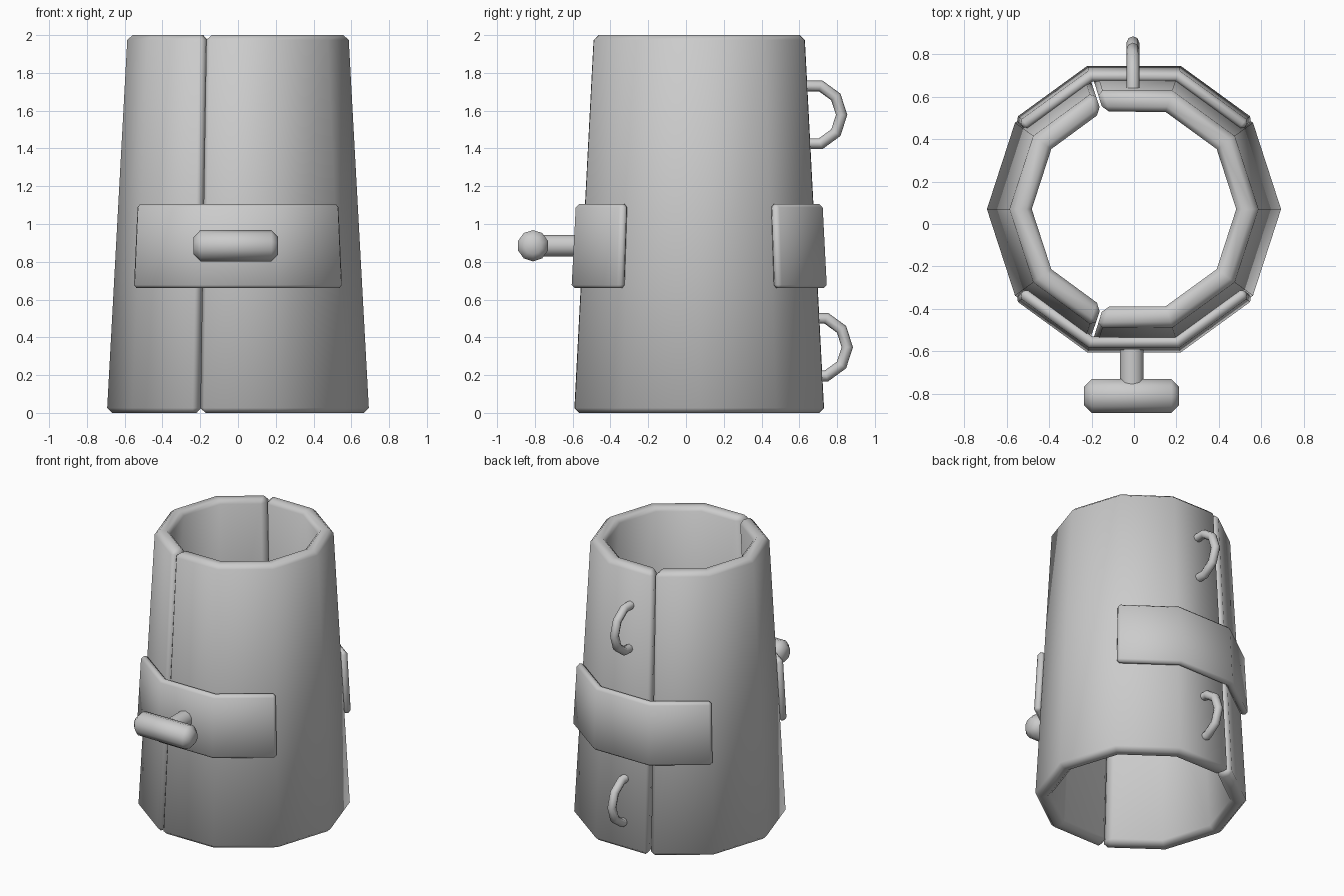
import bpy, bmesh
from math import radians, degrees, sin, cos, pi
from mathutils import Vector, Matrix

if "Cube" in bpy.data.objects:
    bpy.data.objects.remove(bpy.data.objects["Cube"])

CY = 0.07            # y of the tube axis
R0, TAPER = 0.694, 0.0545
WALL = 0.105


def radius(z):
    return R0 - TAPER * z


def polar(r, a, z):
    return Vector((r * cos(radians(a)), CY + r * sin(radians(a)), z))


def finish(name, bm, bevel=0.0, segments=1, smooth=50):
    bmesh.ops.recalc_face_normals(bm, faces=bm.faces)
    if bevel:
        edges = [e for e in bm.edges if degrees(e.calc_face_angle(0)) > 45]
        bmesh.ops.bevel(bm, geom=edges, offset=bevel, segments=segments,
                        profile=0.5, affect='EDGES', clamp_overlap=True)
    me = bpy.data.meshes.new(name)
    bm.to_mesh(me)
    bm.free()
    ob = bpy.data.objects.new(name, me)
    bpy.context.collection.objects.link(ob)
    bpy.ops.object.select_all(action='DESELECT')
    ob.select_set(True)
    bpy.context.view_layer.objects.active = ob
    bpy.ops.object.shade_smooth_by_angle(angle=radians(smooth))
    return ob


def loft(sections):
    """Skin a row of equal closed sections and cap both ends."""
    bm = bmesh.new()
    rows = [[bm.verts.new(p) for p in s] for s in sections]
    n = len(rows[0])
    for a, b in zip(rows, rows[1:]):
        for i in range(n):
            j = (i + 1) % n
            bm.faces.new((a[i], a[j], b[j], b[i]))
    bm.faces.new(rows[0])
    bm.faces.new(rows[-1][::-1])
    return bm


# Two tapered shell halves, split along two corners of the decagon
def shell(name, start, steps):
    angles = [start + 36 * i for i in range(steps + 1)]
    angles[0] += 0.6
    angles[-1] -= 0.6
    secs = [[polar(radius(0), a, 0), polar(radius(2), a, 2),
             polar(radius(2) - WALL, a, 2), polar(radius(0) - WALL, a, 0)]
            for a in angles]
    finish(name, loft(secs), 0.026)


shell("shell_right", -108, 6)
shell("shell_left", 108, 4)


# Bent plates over the seams: three faces wide, square-cut ends
def strap(name, mid, z0=0.66, z1=1.105, t=0.053):
    secs = []
    for k, da in enumerate((-54, -18, 18, 54)):
        a = mid + da
        inner = [polar(radius(z) - 0.003, a, z) for z in (z0, z1)]
        if k in (0, 3):
            n = a + (18 if k == 0 else -18)
            off, length = n, t
        else:
            off, length = a, t / cos(radians(18))
        d = Vector((cos(radians(off)), sin(radians(off)), 0)) * length
        secs.append([inner[0], inner[0] + d, inner[1] + d, inner[1]])
    finish(name, loft(secs), 0.017)


strap("front_strap", -90)
strap("back_strap", 90)


# T handle on the front strap
def rod(name, p, q, r, sides, bevel=0.0):
    p, q = Vector(p), Vector(q)
    bm = bmesh.new()
    rot = (q - p).to_track_quat('Z', 'Y').to_matrix().to_4x4()
    bmesh.ops.create_cone(bm, cap_ends=True, segments=sides, radius1=r, radius2=r,
                          depth=(q - p).length,
                          matrix=Matrix.Translation((p + q) / 2) @ rot)
    finish(name, bm, bevel)


rod("handle_stem", (-0.01, -0.55, 0.885), (-0.01, -0.80, 0.885), 0.058, 10)
rod("handle_bar", (-0.235, -0.81, 0.885), (0.213, -0.81, 0.885), 0.083, 10, 0.036)


# Hinge rings on the back: open arcs sunk into the shell
def ring(name, y, z, major=0.161, minor=0.03, sides=8):
    secs = []
    for k in range(-3, 4):
        a = radians(36 * k)
        out = Vector((0, cos(a), sin(a)))
        c = Vector((-0.005, y, z)) + out * major
        secs.append([c + minor * (cos(b) * out + sin(b) * Vector((1, 0, 0)))
                     for b in (2 * pi * i / sides for i in range(sides))])
    finish(name, loft(secs))


ring("upper_ring", 0.663, 1.578)
ring("lower_ring", 0.693, 0.348)
